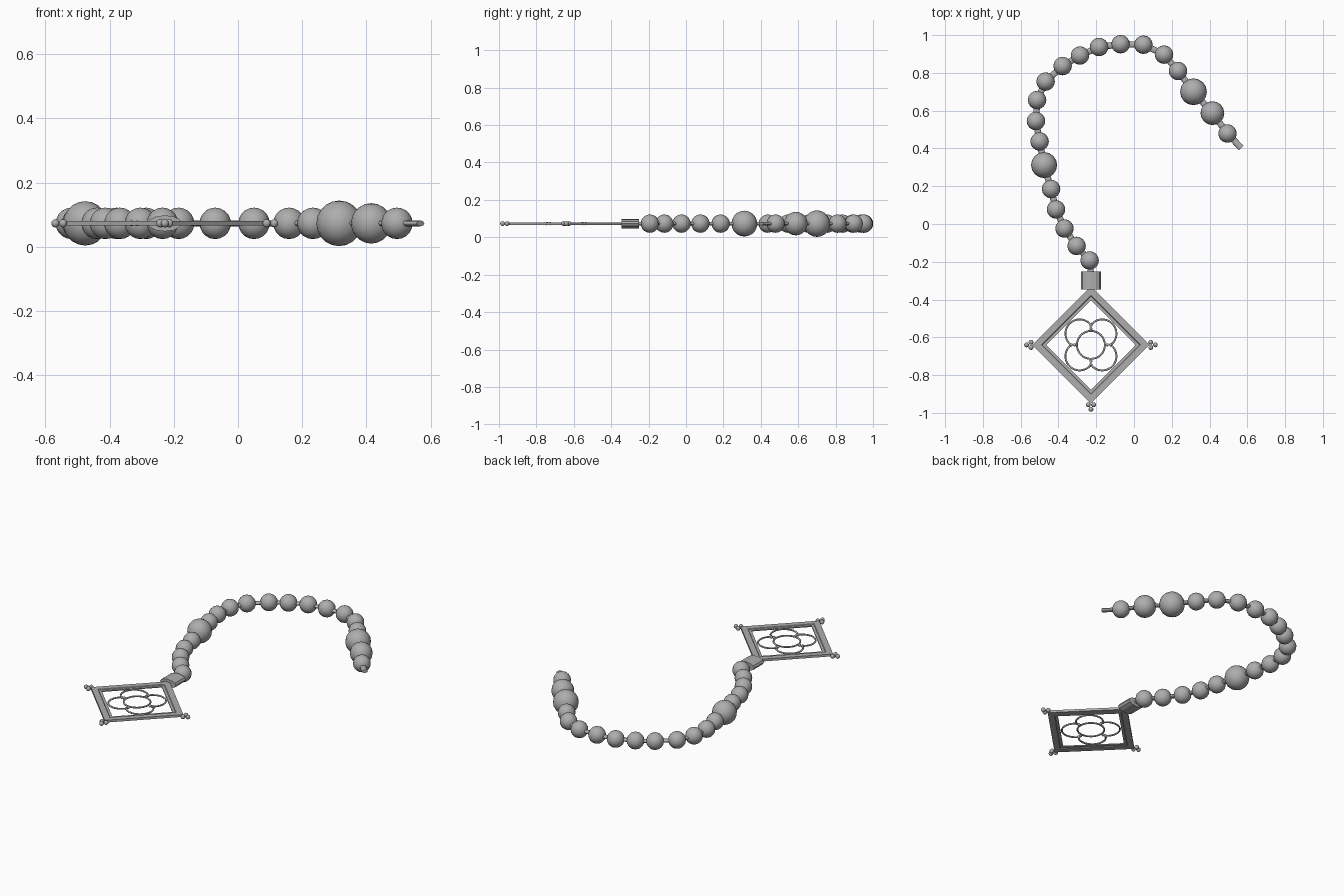
import bpy, bmesh
from math import sin, cos, pi
from mathutils import Vector

if "Cube" in bpy.data.objects:
    bpy.data.objects.remove(bpy.data.objects["Cube"])

MID = 0.073                      # height of the whole chain's centre plane
PX, PY = -0.228, -0.64           # pendant centre

metal = bpy.data.materials.new("grey metal")
metal.use_nodes = True
GREY = (0.42, 0.42, 0.42, 1)
metal.diffuse_color = GREY
metal.node_tree.nodes["Principled BSDF"].inputs["Base Color"].default_value = GREY


def add(name, data, loc):
    ob = bpy.data.objects.new(name, data)
    ob.location = loc
    data.materials.append(metal)
    bpy.context.collection.objects.link(ob)
    return ob


def ball(name, x, y, r, seg=16, z=MID):
    bm = bmesh.new()
    bmesh.ops.create_uvsphere(bm, u_segments=seg, v_segments=seg * 5 // 8, radius=r)
    for f in bm.faces:
        f.smooth = True
    me = bpy.data.meshes.new(name)
    bm.to_mesh(me)
    bm.free()
    return add(name, me, (x, y, z))


def ring(name, profile, sides, loc):
    """Closed (radius, height) profile swept round z."""
    bm = bmesh.new()
    loops = [[bm.verts.new((r * cos(2 * pi * i / sides), r * sin(2 * pi * i / sides), h))
              for r, h in profile] for i in range(sides)]
    n = len(profile)
    for i in range(sides):
        a, b = loops[i], loops[(i + 1) % sides]
        for j in range(n):
            k = (j + 1) % n
            bm.faces.new((a[j], b[j], b[k], a[k]))
    bmesh.ops.recalc_face_normals(bm, faces=bm.faces)
    me = bpy.data.meshes.new(name)
    bm.to_mesh(me)
    bm.free()
    return add(name, me, loc)


def wire(name, points, radius, loc, closed=False):
    cu = bpy.data.curves.new(name, "CURVE")
    cu.dimensions = "3D"
    cu.bevel_depth = radius
    cu.bevel_resolution = 2
    cu.use_fill_caps = True
    sp = cu.splines.new("POLY")
    sp.points.add(len(points) - 1)
    for p, (x, y) in zip(sp.points, points):
        p.co = (x, y, 0, 1)
    sp.use_cyclic_u = closed
    return add(name, cu, loc)


def arc(cx, cy, r, start, end, n):
    return [(cx + r * cos(start + (end - start) * i / n),
             cy + r * sin(start + (end - start) * i / n)) for i in range(n + 1)]


# Beads, from the loose end round to the pendant
path = [(.495, .479), (.415, .587), (.315, .70), (.233, .81), (.159, .897),
        (.05, .949), (-.071, .952), (-.185, .937), (-.286, .892), (-.378, .836),
        (-.468, .754), (-.513, .656), (-.519, .545), (-.50, .437), (-.476, .312),
        (-.439, .185), (-.413, .077), (-.368, -.024), (-.304, -.116), (-.235, -.193)]
sizes = {1: 0.063, 2: 0.071, 14: 0.069}
for i, (x, y) in enumerate(path):
    ball(f"bead_{i + 1}", x, y, sizes.get(i, 0.049))

# Flattened cord threaded through the beads
cord = wire("cord", [(.568, .402)] + path + [(PX, -.27)], 0.017, (0, 0, MID))
cord.scale.z = 0.55

# Oval clasp between the cord and the pendant
bm = bmesh.new()
bmesh.ops.create_cone(bm, cap_ends=True, segments=12, radius1=0.025, radius2=0.025, depth=0.095)
me = bpy.data.meshes.new("clasp")
bm.to_mesh(me)
bm.free()
clasp = add("clasp", me, (PX, -0.298, MID))
clasp.rotation_euler.x = pi / 2
clasp.scale.x = 2.12

# Diamond frame with a thinner inner lip
T, L = 0.007, 0.003
ring("frame", [(.31, -T), (.31, T), (.262, T), (.258, L), (.237, L),
               (.237, -L), (.258, -L), (.262, -T)], 4, (PX, PY, MID))

# Rosette: centre ring and four outer petals
wire("rosette_ring", arc(0, 0, .074, 0, 2 * pi, 32)[:-1], 0.005, (PX, PY, MID), True)
for i in range(4):
    a = pi / 4 + i * pi / 2
    c = 0.06 * 2 ** 0.5
    wire(f"rosette_petal_{i + 1}", arc(c * cos(a), c * sin(a), .075, a - 1.72, a + 1.72, 24),
         0.005, (PX, PY, MID))

# Studs at the petal joints and three-ball finials on the free corners
for i, side in enumerate(("left", "top", "right", "bottom")):
    out = Vector((cos(i * pi / 2), sin(i * pi / 2)))
    across = Vector((-out.y, out.x))
    centre = Vector((PX, PY))
    for k, d in enumerate((.086, .104)):
        ball(f"stud_{side}_{k + 1}", *(centre + out * d), 0.009, 8)
    if side != "top":
        for k, (d, s) in enumerate(((.341, 0), (.317, .014), (.317, -.014))):
            ball(f"finial_{side}_{k + 1}", *(centre + out * d + across * s), 0.013, 10)
